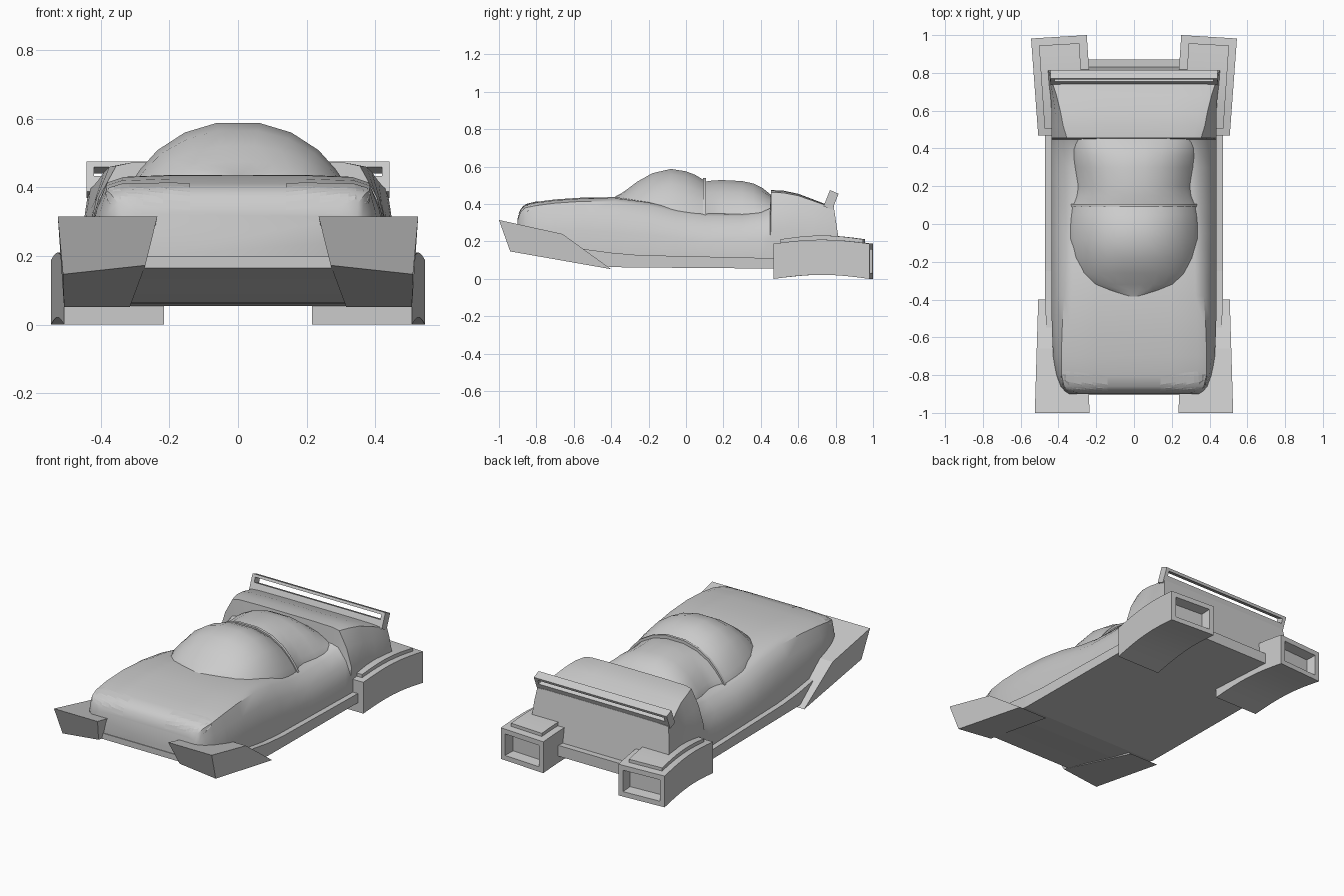
import bpy, bmesh, math
from mathutils import Vector

if "Cube" in bpy.data.objects:
    bpy.data.objects.remove(bpy.data.objects["Cube"])


def loft(name, rings, mirror=False, smooth=True, edit=None):
    """Skin a series of equal-length rings, cap both ends."""
    bm = bmesh.new()
    vs = [[bm.verts.new(p) for p in r] for r in rings]
    n = len(vs[0])
    for a, b in zip(vs, vs[1:]):
        for i in range(n):
            j = (i + 1) % n
            bm.faces.new((a[i], a[j], b[j], b[i]))
    bm.faces.new(vs[0])
    end = bm.faces.new(vs[-1])
    bmesh.ops.recalc_face_normals(bm, faces=bm.faces)
    if edit:
        edit(bm, end)
    me = bpy.data.meshes.new(name)
    bm.to_mesh(me)
    bm.free()
    ob = bpy.data.objects.new(name, me)
    bpy.context.collection.objects.link(ob)
    if mirror:
        ob.modifiers.new("mirror", 'MIRROR')
    if smooth:
        bpy.ops.object.select_all(action='DESELECT')
        ob.select_set(True)
        bpy.context.view_layer.objects.active = ob
        bpy.ops.object.shade_smooth_by_angle(angle=math.radians(38))
    return ob


def sym(y, half, lean=0.0, z0=0.0):
    """Mirrored cross-section at y; lean shears it backwards below z0."""
    pts = half + [(-x, z) for x, z in reversed(half)]
    return [(x, y + (z0 - z) * lean, z) for x, z in pts]


def lerp(a, b, t):
    return a + (b - a) * t


# Body shell: y, top z, shoulder x, shoulder z, side x, bottom z
body_rows = [
    (-.90, .325, .335, .315, .35, .19), (-.885, .37, .35, .355, .37, .18),
    (-.86, .397, .37, .38, .39, .17), (-.80, .412, .383, .392, .412, .15),
    (-.70, .425, .385, .405, .428, .14), (-.55, .435, .38, .415, .435, .13),
    (-.38, .437, .37, .413, .437, .12), (-.20, .415, .365, .39, .437, .11),
    (-.05, .38, .36, .355, .437, .11), (.10, .355, .355, .335, .437, .10),
    (.30, .35, .35, .335, .437, .10), (.40, .36, .352, .345, .437, .10),
    (.448, .38, .353, .365, .437, .10), (.455, .475, .355, .463, .437, .10),
    (.52, .472, .375, .46, .437, .10), (.60, .455, .39, .445, .437, .10),
    (.68, .425, .41, .417, .442, .10), (.74, .402, .43, .396, .45, .10),
    (.79, .387, .437, .383, .455, .10)]


def body_ring(y, zt, xs, zs, xm, zb):
    half = [(xm, zb), (xm, lerp(zb, zs, .45)),
            (lerp(xs, xm, .6), lerp(zb, zs, .75)), (xs, zs),
            (xs * .88, lerp(zs, zt, .75)), (xs * .5, zt)]
    return sym(y, half, .15 if y > .75 else 0, zt)


body = loft("body_shell", [body_ring(*r) for r in body_rows])

# Chassis tray with sill ledge: y, half width, bottom z, top z
tray = [(-.905, .37, .165, .20), (-.75, .43, .135, .185), (-.55, .465, .09, .16),
        (-.40, .47, .063, .14), (-.25, .47, .061, .127), (.50, .47, .055, .11),
        (.87, .46, .055, .12)]
loft("chassis_tray", [sym(y, [(w, b), (w, t)]) for y, w, b, t in tray], smooth=False)


# Canopy bubbles: y, half width, base z, top z
def dome(y, w, b, t):
    f = [(1.02, -.15), (1, 0), (.92, .22), (.82, .43), (.68, .66),
         (.45, .88), (.18, 1)]
    return sym(y, [(w * u, lerp(b, t, v)) for u, v in f])


loft("front_canopy", [dome(*r) for r in [
    (-.385, .05, .42, .437), (-.35, .15, .42, .455), (-.32, .22, .415, .475),
    (-.26, .28, .40, .52), (-.18, .325, .375, .565), (-.08, .345, .355, .588),
    (0, .345, .34, .575), (.05, .34, .335, .556), (.10, .33, .335, .525)]])
loft("rear_canopy", [dome(*r) for r in [
    (.10, .33, .335, .52), (.15, .31, .335, .527), (.20, .303, .335, .528),
    (.30, .318, .335, .523), (.36, .325, .34, .51), (.41, .328, .34, .485),
    (.46, .33, .345, .445)]])
loft("canopy_hoop", [dome(y, .336, .337, .54) for y in (.091, .107)])

# Front bumper wedges: outer and inner profiles
loft("front_wedge", [
    [(.525, -1, .315), (.51, -.94, .147), (.507, -.4, .052), (.515, -.66, .24)],
    [(.235, -1, .315), (.27, -.94, .173), (.315, -.4, .052), (.25, -.66, .24)]],
    mirror=True, smooth=False)


# Rear thruster pods with arched top and bottom
def pod_ring(t, z0, z1, arch, y0, y1, xi, xo, skew):
    a = arch * math.sin(math.pi * t)
    y, k = lerp(y0, y1, t), skew * t
    i, o = lerp(xi[0], xi[1], t), lerp(xo[0], xo[1], t)
    return [(i, y, z0 + a), (o, y - k, z0 + a), (o, y - k, z1 + a), (i, y, z1 + a)]


def recess(bm, face):
    bmesh.ops.inset_region(bm, faces=[face], thickness=.042)
    bmesh.ops.inset_region(bm, faces=[face], thickness=.012, depth=-.06)


steps = [i / 8 for i in range(9)]
loft("rear_pod", [pod_ring(t, 0, .188, .022, .468, 1, (.215, .25), (.507, .545), .018)
                  for t in steps], mirror=True, edit=recess)
loft("pod_top_plate", [pod_ring(t, .185, .212, .02, .505, .957, (.26, .29), (.473, .503), .012)
                       for t in steps], mirror=True)

# Rear wing: tilted open frame
depth, up = Vector((0, .046, -.02)), Vector((0, .03, .075))


def wing_bar(name, x0, x1, u0, u1, mirror=False):
    base = Vector((0, .74, .4))
    prof = [base + up * u0, base + up * u1, base + up * u1 + depth, base + up * u0 + depth]
    loft(name, [[(x, p.y, p.z) for p in prof] for x in (x0, x1)], mirror, False)


wing_bar("wing_top_bar", -.442, .442, .8, 1)
wing_bar("wing_lower_bar", -.442, .442, -.15, .45)
wing_bar("wing_end_post", .42, .442, -.15, 1, True)

# Headlamp lenses hugging the nose
bm = bmesh.new()
bmesh.ops.create_grid(bm, x_segments=12, y_segments=8, size=.5)
for v in bm.verts:
    u, w = v.co.x + .5, v.co.y
    h = .13 * (1 - .35 * u * u)
    v.co = Vector((.14 + .235 * u, -.86 + .05 * u + w * h * .8, .375 + w * h * .55))
me = bpy.data.meshes.new("headlamp_lens")
bm.to_mesh(me)
bm.free()
lamp = bpy.data.objects.new("headlamp_lens", me)
bpy.context.collection.objects.link(lamp)
wrap = lamp.modifiers.new("hug", 'SHRINKWRAP')
wrap.target, wrap.wrap_mode, wrap.offset = body, 'ABOVE_SURFACE', .002
lamp.modifiers.new("mirror", 'MIRROR')
